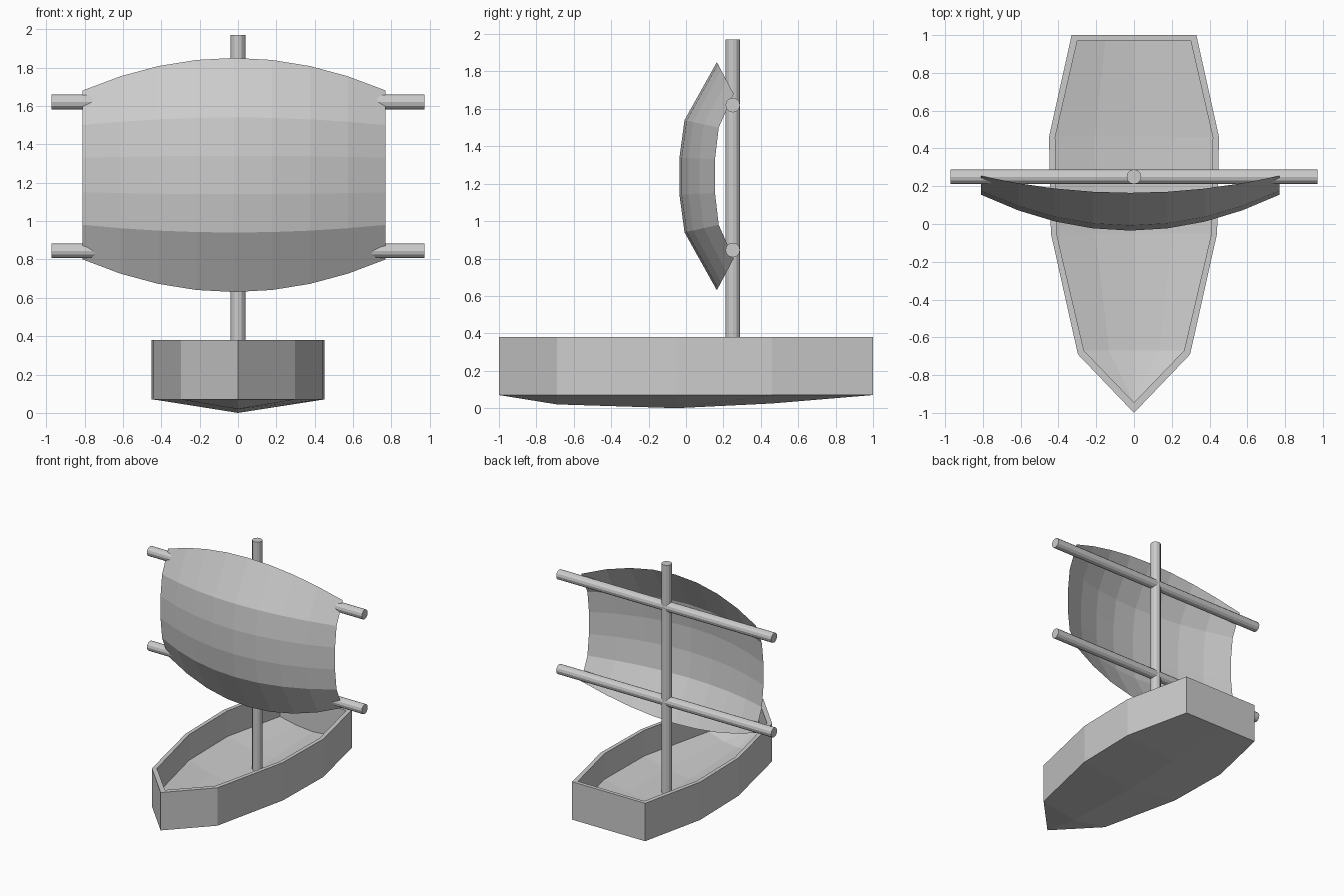
import bpy, bmesh, math

if "Cube" in bpy.data.objects:
    bpy.data.objects.remove(bpy.data.objects["Cube"])


def finish(name, bm):
    bmesh.ops.remove_doubles(bm, verts=bm.verts[:], dist=0.0005)
    bmesh.ops.recalc_face_normals(bm, faces=bm.faces[:])
    mesh = bpy.data.meshes.new(name)
    bm.to_mesh(mesh)
    bm.free()
    obj = bpy.data.objects.new(name, mesh)
    bpy.context.collection.objects.link(obj)
    return obj


def pole(name, location, length, rotation=(0, 0, 0), radius=0.039):
    bpy.ops.mesh.primitive_cylinder_add(vertices=12, radius=radius, depth=length,
                                        location=location, rotation=rotation)
    bpy.context.object.name = name


# Hull: cross-sections lofted from bow to stern
# (outer y, outer half width, keel z, inner y, inner half width, floor centre z)
stations = [
    (-1.00, 0.00, 0.07, -0.945, 0.00, 0.17),
    (-0.69, 0.297, 0.02, -0.67, 0.265, 0.11),
    (-0.05, 0.44, 0.00, -0.05, 0.41, 0.09),
    (0.46, 0.45, 0.025, 0.46, 0.417, 0.10),
    (1.00, 0.33, 0.07, 0.97, 0.30, 0.125),
]
CHINE, RIM, FLOOR = 0.07, 0.38, 0.17

bm = bmesh.new()
rings = []
for y, w, kz, yi, wi, fz in stations:
    right = [(w, y, CHINE), (w, y, RIM), (wi, yi, RIM), (wi, yi, FLOOR),
             (wi * 0.5, yi, fz + (FLOOR - fz) * 0.3)]
    left = [(-px, py, pz) for px, py, pz in reversed(right)]
    ring = [(0, y, kz)] + right + [(0, yi, fz)] + left
    rings.append([bm.verts.new(p) for p in ring])
n = len(rings[0])
for a, b in zip(rings, rings[1:]):
    for i in range(n):
        j = (i + 1) % n
        bm.faces.new((a[i], a[j], b[j], b[i]))
# Stern board: outside, top edge and inside
s = rings[-1]
bm.faces.new((s[0], s[1], s[2], s[10], s[11]))
bm.faces.new((s[2], s[3], s[9], s[10]))
bm.faces.new(s[3:10])
bmesh.ops.dissolve_degenerate(bm, edges=bm.edges[:], dist=0.0005)
finish("hull", bm)

# Mast and the two cross yards
pole("mast", (0, 0.25, 1.02), 1.90)
for name, z in (("upper_yard", 1.62), ("lower_yard", 0.845)):
    pole(name, (0, 0.25, z), 1.945, (0, math.pi / 2, 0))

# Billowing sail: side and centre profiles (y, z) blended across the width
side = [(0.255, 0.80), (0.175, 0.98), (0.155, 1.15),
        (0.155, 1.33), (0.175, 1.50), (0.255, 1.68)]
centre = [(0.165, 0.63), (-0.008, 0.94), (-0.035, 1.14),
          (-0.035, 1.34), (-0.008, 1.54), (0.165, 1.85)]
bm = bmesh.new()
cols = []
for k in range(9):
    u = k / 4 - 1
    t = u * u
    cols.append([bm.verts.new((-0.02 + 0.79 * u, c[0] + (e[0] - c[0]) * t,
                               c[1] + (e[1] - c[1]) * t))
                 for e, c in zip(side, centre)])
for a, b in zip(cols, cols[1:]):
    for i in range(5):
        bm.faces.new((a[i], b[i], b[i + 1], a[i + 1]))
finish("sail", bm)
